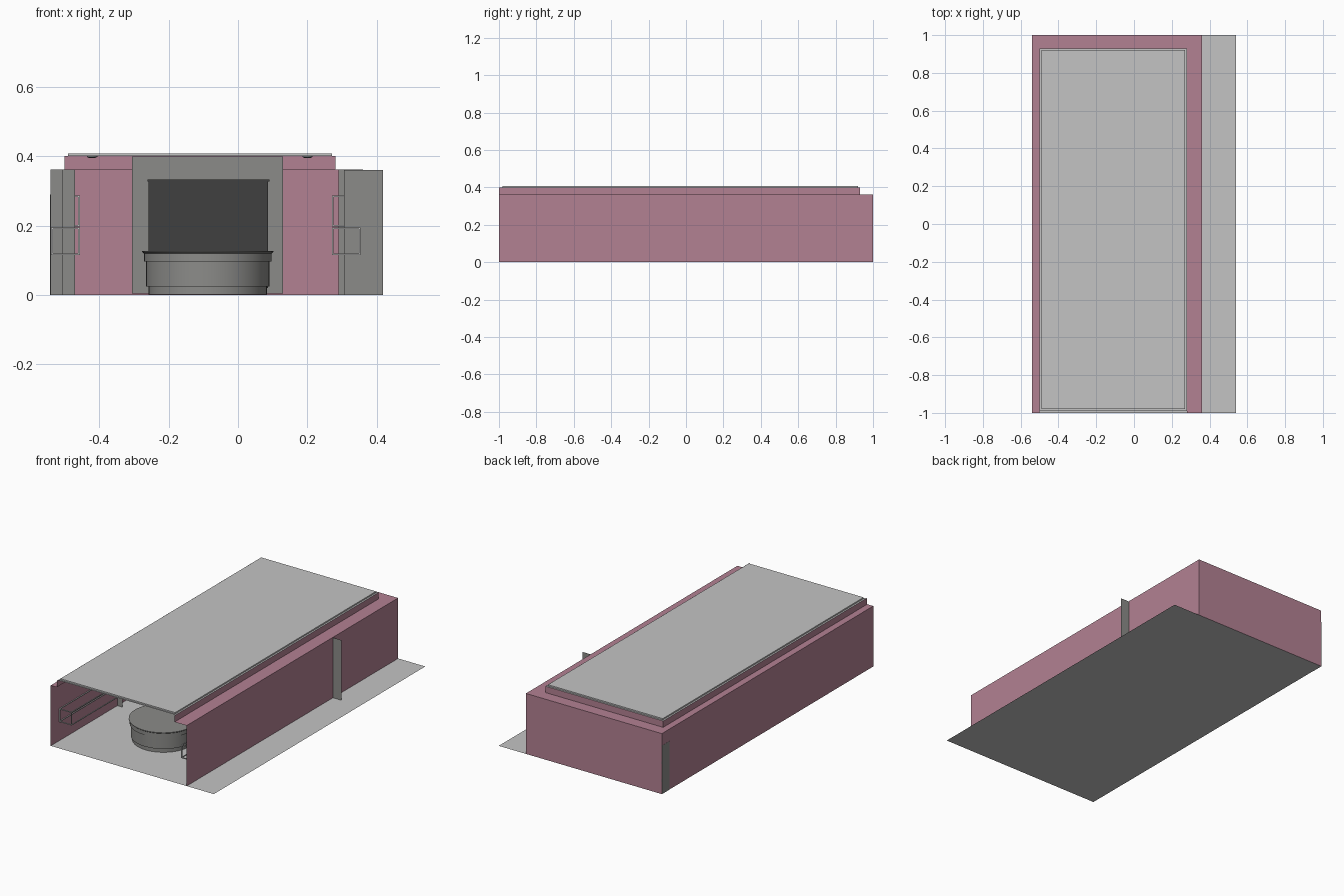
import bpy, bmesh, math
from mathutils import Matrix, Vector

if "Cube" in bpy.data.objects:
    bpy.data.objects.remove(bpy.data.objects["Cube"])


def mat(name, r, g, b):
    m = bpy.data.materials.new(name)
    m.diffuse_color = (r, g, b, 1)
    m.use_nodes = True
    m.node_tree.nodes["Principled BSDF"].inputs["Base Color"].default_value = m.diffuse_color
    return m


PINK = mat("dusty_pink", 0.45, 0.22, 0.29)
LIGHT = mat("light_grey", 0.55, 0.55, 0.55)
GREY = mat("mid_grey", 0.26, 0.26, 0.25)
DARK = mat("charcoal", 0.05, 0.05, 0.05)
CX = -0.09                       # middle of the room


def finish(name, bm, material):
    me = bpy.data.meshes.new(name)
    bm.to_mesh(me)
    bm.free()
    me.materials.append(material)
    ob = bpy.data.objects.new(name, me)
    bpy.context.collection.objects.link(ob)
    return ob


def add_box(bm, x0, x1, y0, y1, z0, z1):
    m = Matrix.Translation(((x0 + x1) / 2, (y0 + y1) / 2, (z0 + z1) / 2)) @ \
        Matrix.Diagonal((x1 - x0, y1 - y0, z1 - z0, 1))
    bmesh.ops.create_cube(bm, size=1, matrix=m)


def box(name, material, *dims):
    bm = bmesh.new()
    add_box(bm, *dims)
    return finish(name, bm, material)


def sheets(name, material, quads):
    """Flat sheets, each from a corner and two edge vectors."""
    bm = bmesh.new()
    for c, u, v in quads:
        c, u, v = Vector(c), Vector(u), Vector(v)
        bm.faces.new([bm.verts.new(p) for p in (c, c + u, c + u + v, c + v)])
    return finish(name, bm, material)


def lathe(name, material, profile, x, y, n=48):
    bm = bmesh.new()
    rings = []
    for r, z in profile:
        rings.append([bm.verts.new((x + r * math.cos(2 * math.pi * i / n),
                                    y + r * math.sin(2 * math.pi * i / n), z)) for i in range(n)])
    for a, b in zip(rings, rings[1:]):
        for i in range(n):
            j = (i + 1) % n
            bm.faces.new((a[i], a[j], b[j], b[i]))
    bm.faces.new(rings[0][::-1])
    bm.faces.new(rings[-1])
    ob = finish(name, bm, material)
    bpy.context.view_layer.objects.active = ob
    ob.select_set(True)
    bpy.ops.object.shade_smooth_by_angle(angle=math.radians(35))
    ob.select_set(False)
    return ob


# floor sheet, wider than the room on the right
sheets("floor", LIGHT, [((-0.54, -1, 0), (1.08, 0, 0), (0, 2, 0))])

# room shell: open at the front
W, T = 0.362, 0.40
sheets("walls", PINK, [
    ((-0.54, 1, 0), (0, -2, 0), (0, 0, W)),
    ((0.36, -1, 0), (0, 2, 0), (0, 0, W)),
    ((0.36, 1, 0), (-0.90, 0, 0), (0, 0, W))])
sheets("ceiling_border", PINK, [
    ((-0.54, -1, W), (0.04, 0, 0), (0, 2, 0)),
    ((0.28, -1, W), (0.08, 0, 0), (0, 2, 0)),
    ((-0.50, 0.93, W), (0.78, 0, 0), (0, 0.07, 0))])
sheets("ceiling_step", PINK, [
    ((-0.50, 0.93, W), (0, -1.93, 0), (0, 0, T - W)),
    ((0.28, -1, W), (0, 1.93, 0), (0, 0, T - W)),
    ((0.28, 0.93, W), (-0.78, 0, 0), (0, 0, T - W))])

# raised ceiling plate with a thin trim
sheets("ceiling_trim", LIGHT, [((-0.50, -0.99, T), (0.78, 0, 0), (0, 1.92, 0))])
box("ceiling_plate", LIGHT, -0.49, 0.27, -0.98, 0.92, T, 0.408)

# ceiling lights, two rows of four
for x in (-0.42, 0.20):
    for k in range(4):
        lathe("ceiling_light", GREY, [(0.010, 0.395), (0.015, 0.398), (0.015, 0.402)],
              x, -0.86 + 0.557 * k, 16)

# thin wall pillars
sheets("left_pillars", GREY, [
    ((-0.54, -0.37, 0), (0.035, 0, 0), (0, 0, 0.362)),
    ((-0.54, 0.384, 0), (0.07, 0, 0), (0, 0, 0.362))])
sheets("right_pillars", GREY, [
    ((0.305, 0.384, 0), (0.112, 0, 0), (0, 0, 0.36)),
    ((0.29, 0.70, 0), (0.07, 0, 0), (0, 0, 0.362))])
box("corner_patch", GREY, -0.541, -0.538, 0.93, 1.0, 0, 0.29)


# rod frames along both side walls
def rod_frame(name, x0, x1, y0, y1, z0, z1, t=0.005):
    bm = bmesh.new()
    for x in (x0, x1 - t):
        for z in (z0, z1 - t):
            add_box(bm, x, x + t, y0, y1, z, z + t)
        for y in (y0, y1 - t):
            add_box(bm, x, x + t, y, y + t, z0, z1)
    for y in (y0, y1 - t):
        for z in (z0, z1 - t):
            add_box(bm, x0, x1, y, y + t, z, z + t)
    return finish(name, bm, LIGHT)


for side, x0, x1 in (("left", -0.538, -0.455), ("right", 0.27, 0.353)):
    rod_frame(side + "_lower_rail", x0, x1, -0.924, -0.40, 0.115, 0.195)
    rod_frame(side + "_upper_rail", x0, x1, 0.40, 0.90, 0.197, 0.287)

# back panel with dark screen and its top lip
box("back_panel", GREY, -0.305, 0.13, 0.88, 0.92, 0.005, 0.399)
box("screen", DARK, -0.257, 0.087, 0.872, 0.881, 0.02, 0.33)
box("screen_lip", DARK, -0.26, 0.09, 0.868, 0.881, 0.327, 0.333)

# round platform
lathe("round_platform", GREY, [
    (0.170, 0.001), (0.170, 0.025), (0.178, 0.025), (0.178, 0.097), (0.184, 0.097),
    (0.184, 0.120), (0.189, 0.124), (0.189, 0.127)], -0.087, -0.58)
